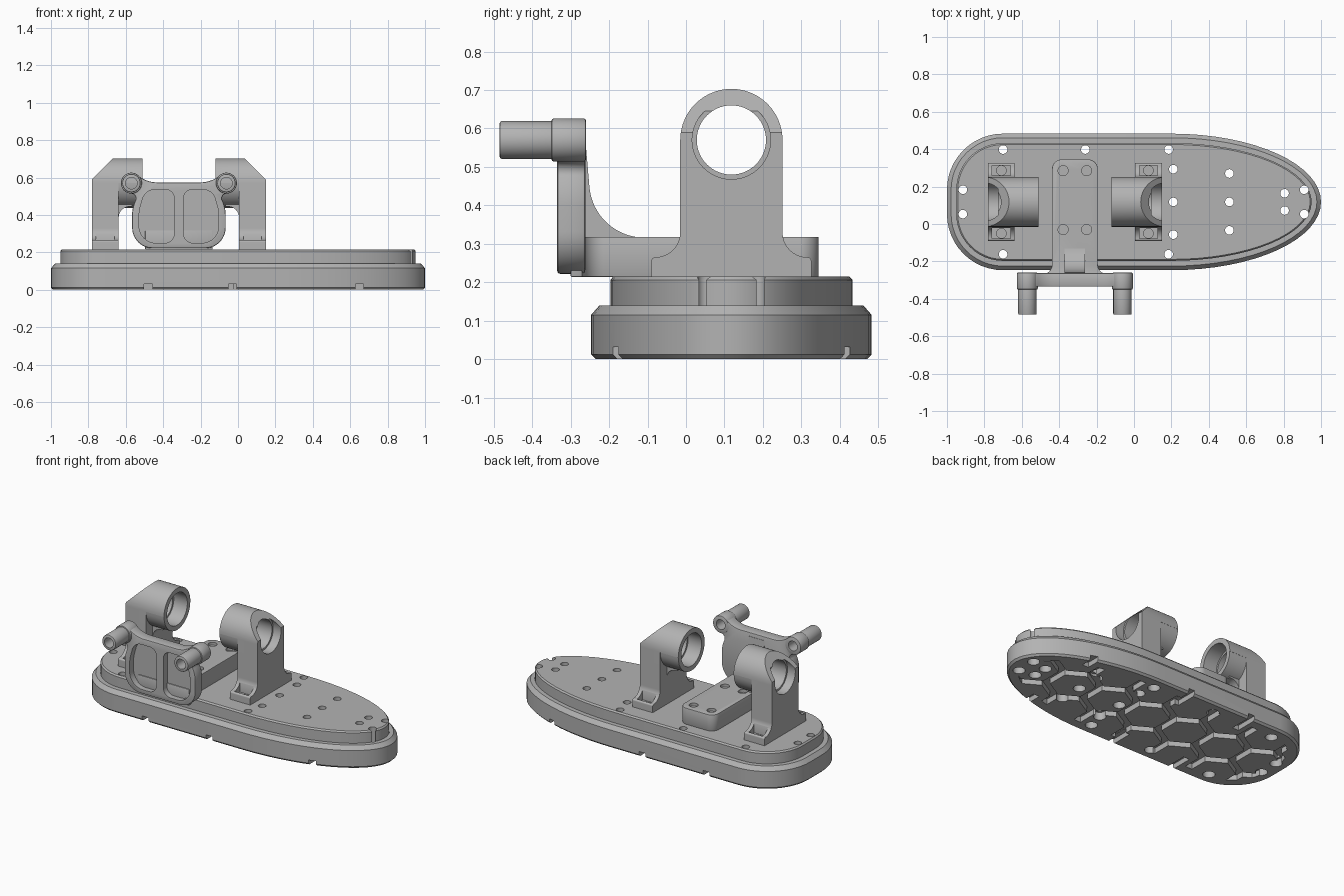
import bpy, bmesh, math
from mathutils import Vector

if "Cube" in bpy.data.objects:
    bpy.data.objects.remove(bpy.data.objects["Cube"])

grey = bpy.data.materials.new("mid_grey")
grey.use_nodes = True
grey.diffuse_color = (0.45, 0.45, 0.45, 1)
grey.node_tree.nodes["Principled BSDF"].inputs["Base Color"].default_value = grey.diffuse_color

CY = 0.118      # centre line of the base and rings
CX = -0.316     # symmetry line of the brackets and arm


def rounded(corners, n=10):
    """Closed outline from (u, v, tangent length) corners with circular fillets."""
    out = []
    for i, (u, v, t) in enumerate(corners):
        p = Vector((u, v))
        if t == 0:
            out.append(p)
            continue
        a = (Vector(corners[i - 1][:2]) - p).normalized()
        b = (Vector(corners[(i + 1) % len(corners)][:2]) - p).normalized()
        w = math.sin(a.angle(b) / 2)
        for k in range(n + 1):
            s = k / n
            f, g, h = (1 - s) ** 2, 2 * s * (1 - s) * w, s * s
            out.append((f * (p + a * t) + g * p + h * (p + b * t)) / (f + g + h))
    return [p for i, p in enumerate(out) if (p - out[i - 1]).length > 1e-4]


def circle(u, v, r, n=40):
    return [(u + r * math.cos(k * math.tau / n), v + r * math.sin(k * math.tau / n)) for k in range(n)]


def rect(u0, u1, v0, v1):
    return [(u0, v0), (u1, v0), (u1, v1), (u0, v1)]


def place(p, axis, a):
    return {"x": (a, p[0], p[1]), "y": (p[0], a, p[1]), "z": (p[0], p[1], a)}[axis]


def loft(name, stacks, axis="z", bevel=0):
    """Solid from stacks of equal-length outlines [(outline, position), ...]."""
    bm = bmesh.new()
    for stack in stacks:
        rings = [[bm.verts.new(place(p, axis, a)) for p in pts] for pts, a in stack]
        for lo, hi in zip(rings, rings[1:]):
            for i in range(len(lo)):
                bm.faces.new((lo[i - 1], lo[i], hi[i], hi[i - 1]))
        bm.faces.new(rings[0])
        bm.faces.new(rings[-1])
    bmesh.ops.recalc_face_normals(bm, faces=bm.faces)
    me = bpy.data.meshes.new(name)
    bm.to_mesh(me)
    bm.free()
    me.materials.append(grey)
    ob = bpy.data.objects.new(name, me)
    bpy.context.collection.objects.link(ob)
    if bevel:
        mod = ob.modifiers.new("bevel", "BEVEL")
        mod.width, mod.segments, mod.angle_limit = bevel, 2, math.radians(50)
        apply(ob, mod)
    return ob


def prisms(name, outlines, axis, a, b, bevel=0):
    return loft(name, [[(o, a), (o, b)] for o in outlines], axis, bevel)


def apply(ob, mod):
    bpy.context.view_layer.objects.active = ob
    bpy.ops.object.modifier_apply(modifier=mod.name)


def cut(ob, cutter):
    mod = ob.modifiers.new("cut", "BOOLEAN")
    mod.operation, mod.solver, mod.object = "DIFFERENCE", "EXACT", cutter
    apply(ob, mod)
    bpy.data.objects.remove(cutter)


def base_outline(d):
    """Long rounded outline, square-ish at -x and tapering at +x, inset by d."""
    pts = []
    for k in range(33):
        t = -math.pi / 2 + math.pi * k / 32
        pts.append((0.2 + (0.8 - d) * math.cos(t), CY + (0.365 - d) * math.sin(t)))
    for start, side in ((0.5, 1), (1, -1)):
        for k in range(13):
            t = math.pi * (start + k / 24)
            pts.append((-0.7 + (0.3 - d) * math.cos(t), CY + side * 0.065 + (0.3 - d) * math.sin(t)))
    return pts


# Stepped base
steps = [(0.012, 0), (0, 0.012), (0, 0.115), (0.022, 0.14), (0.05, 0.14), (0.05, 0.206), (0.058, 0.215)]
base = loft("base", [[(base_outline(d), z) for d, z in steps]])

# Tread grooves between six-sided pads on the underside
pads = []
for row in range(-2, 3):
    for col in range(-4, 5):
        c = Vector((col * 0.28 + (row % 2) * 0.14, CY + row * 0.243))
        pads.append([c + 0.133 * Vector((math.sin(k * math.pi / 3), math.cos(k * math.pi / 3))) for k in range(6)])
grooves = prisms("groove_cutter", [base_outline(0.07)], "z", -0.02, 0.035)
cut(grooves, prisms("pad_cutter", pads, "z", -0.04, 0.06))
cut(base, grooves)

# Drain notches through the rim
notches = []
for x in (-0.48, -0.03, 0.65):
    for s in (-1, 1):
        lo, hi = sorted((CY + s * 0.22, CY + s * 0.5))
        notches.append(rect(x - 0.022, x + 0.022, lo, hi))
cut(base, prisms("notch_cutter", notches, "z", -0.03, 0.032))

# Screw holes with counterbores underneath
holes = []
for x, off in ((-0.7, 0.28), (-0.26, 0.28), (0.185, 0.28), (-0.915, 0.065), (0.91, 0.065),
               (0.21, 0.175), (0.51, 0.152), (0.805, 0.046)):
    holes += [(x, CY + off), (x, CY - off)]
holes += [(0.21, CY), (0.51, CY)]
cut(base, prisms("bore_cutter", [circle(x, y, 0.036, 24) for x, y in holes], "z", -0.05, 0.05))
cut(base, prisms("hole_cutter", [circle(x, y, 0.023, 24) for x, y in holes], "z", -0.06, 0.3))


# Ring brackets, mirrored about CX
def bracket(side, s):
    def at(d):
        return CX + s * d
    half = [(-0.208, 0.21, 0), (-0.208, 0.265, 0.01), (-0.133, 0.265, 0.065), (-0.133, 0.703, 0.133)]
    profile = rounded([(CY + y, z, t) for y, z, t in half] + [(CY - y, z, t) for y, z, t in half[::-1]], 14)
    body = prisms(side + "_ring_bracket", [profile], "x", at(0.465), at(0.195))
    # Clear the space below the ring
    arc = [(CY - 0.132 * math.cos(k * math.pi / 24), 0.57 - 0.132 * math.sin(k * math.pi / 24)) for k in range(25)]
    under = [(CY - 0.3, 0.1), (CY - 0.3, 0.57)] + arc + [(CY + 0.3, 0.57), (CY + 0.3, 0.1)]
    cut(body, prisms("under_cutter", [under], "x", at(0.322), at(0.1)))
    # Sloped outer shoulder
    slope = [(at(0.485), 0.57), (at(0.485), 0.75), (at(0.305), 0.75)]
    cut(body, prisms("slope_cutter", [slope], "y", -0.3, 0.6))
    # Stepped bore
    cut(body, prisms("bore_cutter", [circle(CY, 0.57, 0.09, 56)], "x", at(0.6), at(0.1)))
    cut(body, prisms("seat_cutter", [circle(CY, 0.57, 0.102, 56)], "x", at(0.29), at(0.1)))
    cut(body, prisms("mouth_cutter", [circle(CY, 0.57, 0.102, 56)], "x", at(0.6), at(0.41)))
    # Bolt pockets in the feet
    lo, hi = sorted((at(0.345), at(0.442)))
    pockets = [rect(lo, hi, CY - 0.195, CY - 0.14), rect(lo, hi, CY + 0.14, CY + 0.195)]
    cut(body, prisms("pocket_cutter", pockets, "z", 0.24, 0.42))
    bolts = [circle(at(0.393), CY + y, 0.026, 24) for y in (-0.168, 0.168)]
    cut(body, prisms("bolt_cutter", bolts, "z", 0.222, 0.3))
    # Fillet under the ring
    web = rounded([(at(0.34), 0.37, 0), (at(0.322), 0.37, 0), (at(0.322), 0.445, 0.06),
                   (at(0.25), 0.445, 0), (at(0.25), 0.46, 0), (at(0.34), 0.46, 0)])
    prisms(side + "_bracket_fillet", [web], "y", CY - 0.065, CY + 0.065)


bracket("right", -1)
bracket("left", 1)


# Arm block bolted to the base
def mirrored(half):
    return rounded([(CX + u, v, t) for u, v, t in half] + [(CX - u, v, t) for u, v, t in half[::-1]])


block = mirrored([(0.122, 0.345, 0.05), (0.122, -0.27, 0.055), (0.18, -0.27, 0), (0.18, -0.3, 0)])
arm = prisms("arm_block", [block], "z", 0.214, 0.318, 0.008)
studs = [circle(CX + u, v, 0.027, 24) for u in (-0.063, 0.063) for v in (-0.03, 0.285)]
cut(arm, prisms("stud_cutter", studs, "z", 0.3, 0.4))

# Curved rib bracing the yoke plate
rib = rounded([(-0.28, 0.3, 0), (-0.28, 0.55, 0), (-0.26, 0.55, 0), (-0.24, 0.318, 0.13),
               (-0.1, 0.316, 0), (-0.1, 0.3, 0)], 16)
prisms("arm_rib", [rib], "x", CX - 0.055, CX + 0.055)

# Yoke plate with two recessed windows
yoke = mirrored([(0.25, 0.222, 0.11), (0.25, 0.44, 0.04), (0.222, 0.5, 0.025), (0.28, 0.528, 0),
                 (0.254, 0.572, 0), (0.24, 0.622, 0), (0.16, 0.574, 0.045)])
plate = prisms("yoke_plate", [yoke], "y", -0.335, -0.262, 0.007)
window = [(0.025, 0.25, 0.05), (0.213, 0.25, 0.09), (0.213, 0.42, 0.03), (0.18, 0.535, 0.05), (0.025, 0.535, 0.045)]
windows = [rounded([(CX + s * u, v, t) for u, v, t in window]) for s in (-1, 1)]
cut(plate, prisms("window_cutter", windows, "y", -0.4, -0.295))
pins = [(CX + s * 0.254, 0.57) for s in (-1, 1)]
cut(plate, prisms("plate_hole_cutter", [circle(x, z, 0.032) for x, z in pins], "y", -0.5, -0.1))

# Hollow pins with collars
for side, (x, z) in zip(("right", "left"), pins):
    for part, r, a, b in (("pin", 0.049, -0.485, -0.3), ("pin_collar", 0.056, -0.35, -0.26)):
        tube = prisms(side + "_" + part, [circle(x, z, r)], "y", a, b, 0.006)
        cut(tube, prisms("tube_cutter", [circle(x, z, 0.031)], "y", -0.6, -0.1))

# Smooth curved walls, keep edges crisp
bpy.ops.object.select_all(action="DESELECT")
for ob in bpy.context.scene.objects:
    if ob.type == "MESH" and grey.name in ob.data.materials:
        ob.select_set(True)
        bpy.context.view_layer.objects.active = ob
bpy.ops.object.shade_smooth_by_angle(angle=math.radians(30))
